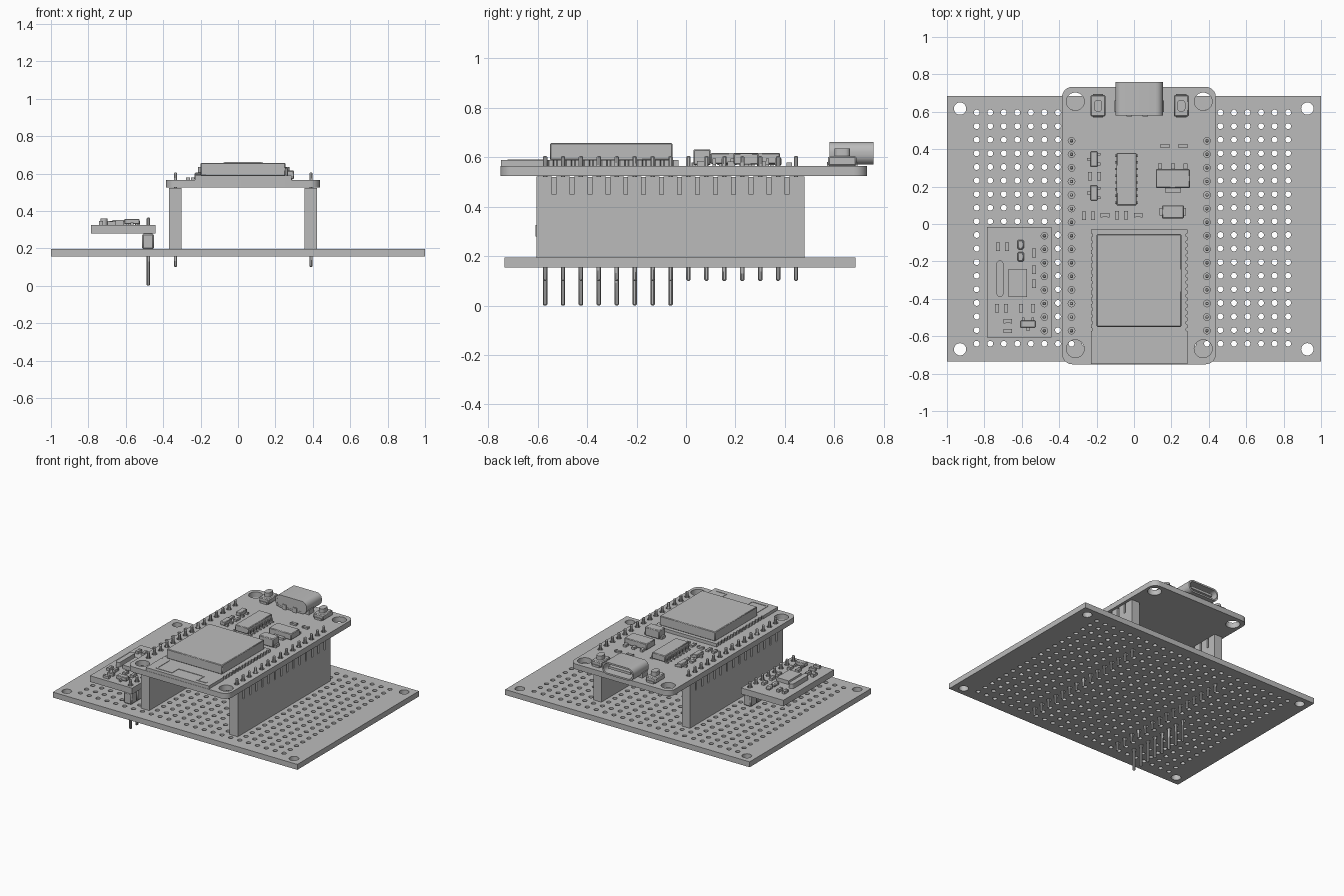
import bpy, bmesh, math
from mathutils import Matrix, Vector

cube = bpy.data.objects.get("Cube")
if cube:
    bpy.data.objects.remove(cube, do_unlink=True)

GREY = (0.5, 0.5, 0.5, 1.0)
grey = bpy.data.materials.new("plain grey")
grey.use_nodes = True
grey.diffuse_color = GREY
grey.node_tree.nodes["Principled BSDF"].inputs["Base Color"].default_value = GREY

PITCH = 0.0725
ALONG_Z = Matrix.Identity(4)
ALONG_X = Matrix(((0, 0, 1, 0), (1, 0, 0, 0), (0, 1, 0, 0), (0, 0, 0, 1)))
ALONG_Y = Matrix(((1, 0, 0, 0), (0, 0, -1, 0), (0, 1, 0, 0), (0, 0, 0, 1)))
parts = []


def finish(name, bm):
    mesh = bpy.data.meshes.new(name)
    bmesh.ops.recalc_face_normals(bm, faces=bm.faces)
    bm.to_mesh(mesh)
    bm.free()
    mesh.materials.append(grey)
    ob = bpy.data.objects.new(name, mesh)
    bpy.context.collection.objects.link(ob)
    parts.append(ob)
    return ob


def circle(x, y, r, n=12):
    return [(x + r * math.cos(math.tau * i / n), y + r * math.sin(math.tau * i / n))
            for i in range(n)]


def rounded(x0, x1, y0, y1, r, n=6):
    pts = []
    corners = ((x1 - r, y1 - r), (x0 + r, y1 - r), (x0 + r, y0 + r), (x1 - r, y0 + r))
    for q, (cx, cy) in enumerate(corners):
        for i in range(n + 1):
            a = math.pi / 2 * (q + i / n)
            pts.append((cx + r * math.cos(a), cy + r * math.sin(a)))
    return pts


def plate(name, loops, low, high, axis=ALONG_Z):
    """Outline with holes, extruded between two heights along an axis."""
    curve = bpy.data.curves.new(name, 'CURVE')
    curve.dimensions = '2D'
    curve.fill_mode = 'BOTH'
    curve.extrude = (high - low) / 2
    for loop in loops:
        s = curve.splines.new('POLY')
        s.points.add(len(loop) - 1)
        for p, (x, y) in zip(s.points, loop):
            p.co = (x, y, 0, 1)
        s.use_cyclic_u = True
    temp = bpy.data.objects.new(name + "_outline", curve)
    bpy.context.collection.objects.link(temp)
    deps = bpy.context.evaluated_depsgraph_get()
    mesh = bpy.data.meshes.new_from_object(temp.evaluated_get(deps))
    bm = bmesh.new()
    bm.from_mesh(mesh)
    bpy.data.objects.remove(temp, do_unlink=True)
    bpy.data.curves.remove(curve)
    bpy.data.meshes.remove(mesh)
    bmesh.ops.remove_doubles(bm, verts=bm.verts, dist=0.00001)
    bm.transform(axis @ Matrix.Translation((0, 0, (low + high) / 2)))
    return finish(name, bm)


def boxes(name, items, bevel=0):
    """Several boxes in one object: centre x, centre y, width, depth, bottom, top."""
    bm = bmesh.new()
    for x, y, w, d, low, high in items:
        place = Matrix.Translation((x, y, (low + high) / 2))
        bmesh.ops.create_cube(bm, size=1, matrix=place @ Matrix.Diagonal((w, d, high - low, 1)))
    if bevel:
        bmesh.ops.bevel(bm, geom=bm.edges[:], offset=bevel, segments=1, affect='EDGES')
    return finish(name, bm)


def small_parts(name, spots, floor, upright, height=0.014):
    """Chip resistors: a body with a raised cap at each end."""
    items = []
    for x, y in spots:
        w, d = (0.022, 0.046) if upright else (0.046, 0.022)
        items.append((x, y, w * 0.95, d * 0.95, floor, floor + height * 0.9))
        for s in (-1, 1):
            dx, dy = (0, s * 0.018) if upright else (s * 0.018, 0)
            cw, cd = (w, 0.01) if upright else (0.01, d)
            items.append((x + dx, y + dy, cw, cd, floor, floor + height))
    boxes(name, items)


# Perforated base board
pin_rows = [-0.57 + PITCH * i for i in range(15)]
hole_grid = [circle(-0.841 + 0.0724 * i, -0.64 + 0.0727 * j, 0.016, 10)
             for i in range(24) for j in range(18)]
mounts = [circle(x, y, 0.033, 20) for x in (-0.93, 0.927) for y in (-0.67, 0.617)]
plate("base_board", [[(-1, -0.735), (1, -0.735), (1, 0.685), (-1, 0.685)]] + hole_grid + mounts,
      0.155, 0.195)

# Controller board with its pin and mounting holes
TOP = 0.565
COLUMNS = (-0.334, 0.39)
holes = [circle(x, y, 0.048, 24) for x in (-0.314, 0.37) for y in (-0.667, 0.655)]
holes += [circle(x, y, 0.018) for x in COLUMNS for y in pin_rows]
plate("controller_board", [rounded(-0.385, 0.438, -0.75, 0.733, 0.055)] + holes, 0.525, TOP)

# Tall headers with slotted tops, and their pins
for side, x in zip(("right", "left"), COLUMNS):
    profile = [(-0.605, 0.195), (0.48, 0.195), (0.48, 0.522)]
    for y in reversed(pin_rows[:-1]):
        m = y + PITCH / 2
        profile += [(m + 0.008, 0.522), (m + 0.008, 0.45), (m - 0.008, 0.45), (m - 0.008, 0.522)]
    profile.append((-0.605, 0.522))
    plate(side + "_header", [profile], x - 0.034, x + 0.032, ALONG_X)
    boxes(side + "_header_core", [(x, -0.0625, 0.036, 1.08, 0.2, 0.521)])
    boxes(side + "_header_pins", [(x, y, 0.018, 0.018, low, high) for y in pin_rows
                                  for low, high in ((0.1, 0.22), (0.5, 0.606))], 0.005)

# Wireless module: notched carrier, shield can and antenna trace
left_edge, right_edge = [], []
for i in range(15):
    y = -0.06 - 0.036 * i
    for dy, bite in ((0.009, 0), (0.005, 0.008), (-0.005, 0.008), (-0.009, 0)):
        left_edge.append((-0.23 + bite, y + dy))
        right_edge.append((0.285 - bite, y + dy))
outline = [(-0.23, -0.03)] + left_edge + [(-0.23, -0.748), (0.285, -0.748)]
outline += right_edge[::-1] + [(0.285, -0.03)]
plate("module_carrier", [outline], TOP, 0.588)
boxes("module_shield", [(0.027, -0.302, 0.453, 0.495, 0.588, 0.657)], 0.004)
trace = [(-0.165, -0.645, 0.012, 0.14), (-0.04, -0.68, 0.012, 0.08), (0.17, -0.68, 0.012, 0.08),
         (-0.1, -0.715, 0.13, 0.012), (0.065, -0.64, 0.21, 0.012), (0.205, -0.715, 0.08, 0.012)]
boxes("module_antenna", [(x, y, w, d, 0.588, 0.591) for x, y, w, d in trace])

# Hollow connector shell, open to the rear, with tongue and latch tabs
plate("connector_shell", [rounded(-0.1, 0.155, 0.57, 0.662, 0.04),
                          rounded(-0.088, 0.143, 0.582, 0.65, 0.03)], -0.758, -0.58, ALONG_Y)
plate("connector_back", [rounded(-0.095, 0.15, 0.574, 0.658, 0.038)], -0.62, -0.582, ALONG_Y)
boxes("connector_tongue", [(0.0275, 0.67, 0.18, 0.14, 0.607, 0.625)])
boxes("connector_feet", [(x, 0.63, 0.03, 0.06, TOP, 0.6) for x in (-0.09, 0.145)]
      + [(x, 0.59, 0.03, 0.03, TOP, 0.6) for x in (-0.025, 0.06)])

# Two push buttons
for side, x in (("right", -0.192), ("left", 0.253)):
    boxes(side + "_button_body", [(x, 0.632, 0.08, 0.115, TOP, 0.605)], 0.006)
    boxes(side + "_button_feet", [(x, 0.632, 0.055, 0.125, TOP, 0.58)])
    plate(side + "_button_cap", [rounded(x - 0.022, x + 0.022, 0.6, 0.664, 0.02)], 0.6, 0.636)

# Serial chip with eight legs a side
boxes("serial_chip", [(-0.04, 0.24, 0.107, 0.28, 0.572, 0.618)], 0.004)
legs = []
for i in range(8):
    y = 0.24 + (i - 3.5) * 0.036
    for s in (-1, 1):
        legs += [(-0.04 + s * 0.066, y, 0.016, 0.013, TOP, 0.572),
                 (-0.04 + s * 0.056, y, 0.01, 0.013, TOP, 0.595)]
boxes("serial_chip_legs", legs)

# Voltage regulator and diode
boxes("regulator", [(0.208, 0.243, 0.182, 0.1, 0.57, 0.616)], 0.004)
boxes("regulator_legs", [(0.208 + i * 0.068, 0.307, 0.022, 0.035, TOP, 0.582) for i in (-1, 0, 1)]
      + [(0.208, 0.183, 0.086, 0.03, TOP, 0.582)])
boxes("diode", [(0.208, 0.065, 0.118, 0.07, 0.568, 0.632)], 0.005)
boxes("diode_legs", [(0.208, 0.065, 0.142, 0.04, TOP, 0.585)])


def transistor(name, x, y, floor, upright=True):
    def turn(dx, dy, w, d, low, high):
        if not upright:
            dx, dy, w, d = dy, dx, d, w
        return (x + dx, y + dy, w, d, floor + low, floor + high)
    boxes(name, [turn(0, 0, 0.038, 0.08, 0.004, 0.032)], 0.003)
    boxes(name + "_legs", [turn(s * 0.025, dy, 0.022, 0.014, 0, 0.014)
                           for s, dy in ((-1, 0), (1, -0.026), (1, 0.026))])


transistor("upper_transistor", -0.214, 0.347, TOP)
transistor("lower_transistor", -0.214, 0.166, TOP)
small_parts("controller_upright_resistors", [(-0.235, 0.255), (-0.187, 0.255), (-0.268, 0.045),
            (-0.22, 0.045), (-0.09, 0.047), (-0.042, 0.047)], TOP, True)
small_parts("controller_flat_resistors", [(0.166, 0.417), (0.262, 0.417), (-0.155, 0.047),
            (0.022, 0.047)], TOP, False)

# Sensor board with its short header and long pins
FLOOR = 0.325
plate("sensor_board", [[(-0.785, -0.608), (-0.44, -0.608), (-0.44, -0.015), (-0.785, -0.015)]]
      + [circle(-0.479, y, 0.018) for y in pin_rows[:8]], 0.28, FLOOR)
boxes("sensor_header", [(-0.481, y, 0.064, 0.071, 0.195, 0.279) for y in pin_rows[:8]], 0.008)
boxes("sensor_pins", [(-0.479, y, 0.018, 0.018, 0, 0.365) for y in pin_rows[:8]], 0.005)

# Sensor board components
boxes("sensor_chip", [(-0.622, -0.315, 0.1, 0.15, FLOOR, 0.352)])
plate("sensor_capsule", [rounded(-0.735, -0.698, -0.39, -0.195, 0.018)], FLOOR, 0.36)
transistor("sensor_regulator", -0.567, -0.535, FLOOR, False)
boxes("sensor_capacitors", [(-0.606, y, 0.034, 0.05, FLOOR, 0.35) for y in (-0.11, -0.175)], 0.006)
small_parts("sensor_upright_resistors", [(-0.727, -0.122), (-0.68, -0.122), (-0.535, -0.155),
            (-0.535, -0.245), (-0.535, -0.32), (-0.732, -0.45), (-0.684, -0.45),
            (-0.604, -0.45), (-0.54, -0.45)], FLOOR, True, 0.02)
small_parts("sensor_flat_resistors", [(-0.674, -0.52), (-0.674, -0.572)], FLOOR, False, 0.02)

# Smooth the curved walls, keep the edges sharp
bpy.ops.object.select_all(action='DESELECT')
for ob in parts:
    ob.select_set(True)
bpy.context.view_layer.objects.active = parts[0]
bpy.ops.object.shade_smooth_by_angle(angle=math.radians(40))
